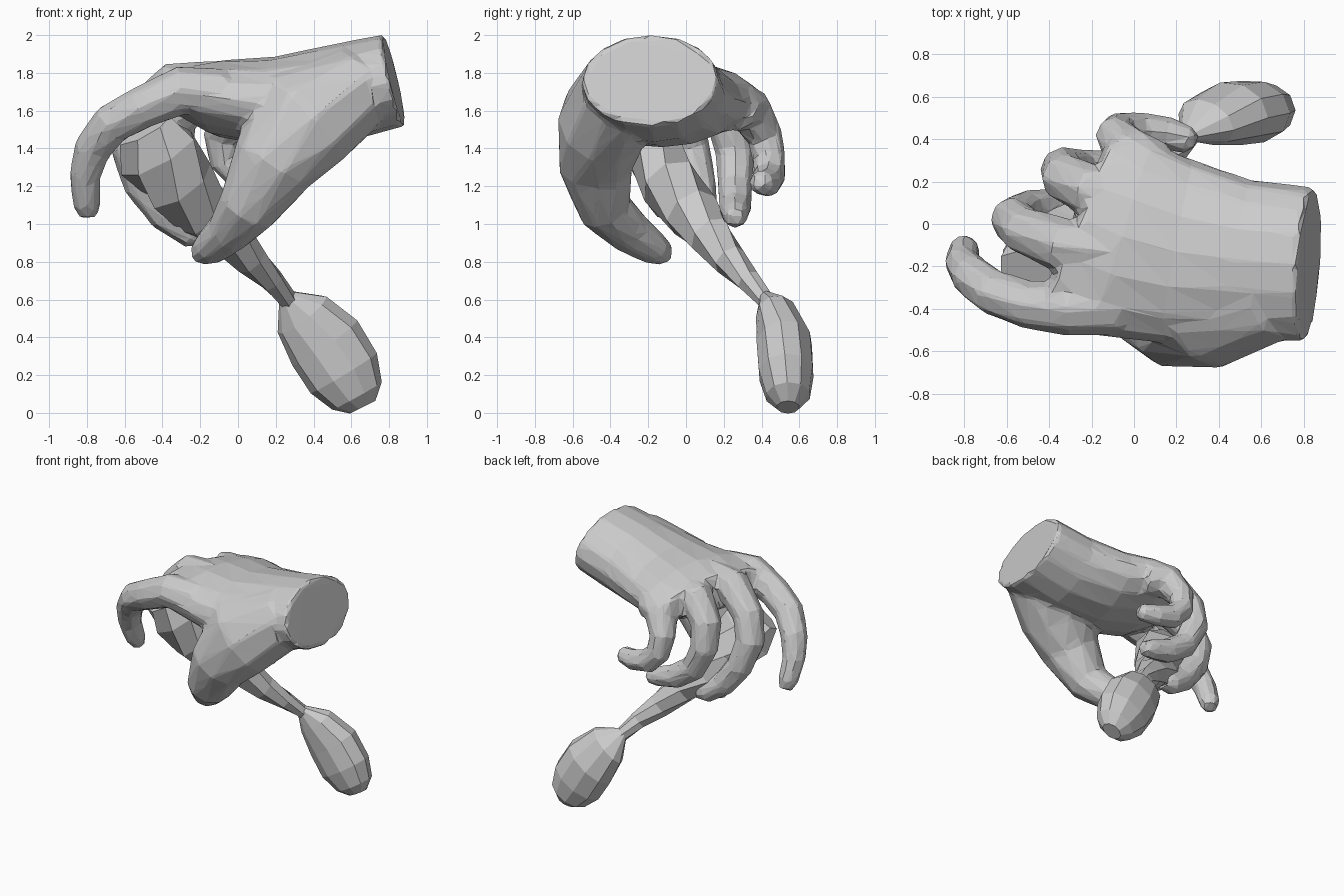
import bpy, bmesh, math
from mathutils import Vector


def loft(name, stations, side=(0, 1, 0), sides=8, twist=0.0, grow=0.0):
    """Skin elliptical rings (x, y, z, side radius, depth radius) along a path."""
    bm = bmesh.new()
    pts = [Vector(s[:3]) for s in stations]
    rings = []
    for i, s in enumerate(stations):
        t = (pts[min(i + 1, len(pts) - 1)] - pts[max(i - 1, 0)]).normalized()
        u = Vector(side)
        u = (u - t * u.dot(t)).normalized()
        v = t.cross(u)
        ring = []
        for k in range(sides):
            a = 2 * math.pi * k / sides + twist * i
            ring.append(bm.verts.new(pts[i] + u * (s[3] + grow) * math.cos(a)
                                     + v * (s[-1] + grow) * math.sin(a)))
        rings.append(ring)
    for a, b in zip(rings, rings[1:]):
        for k in range(sides):
            j = (k + 1) % sides
            bm.faces.new((a[k], a[j], b[j], b[k]))
    bm.faces.new(rings[0])
    bm.faces.new(rings[-1])
    bmesh.ops.recalc_face_normals(bm, faces=bm.faces)
    mesh = bpy.data.meshes.new(name)
    bm.to_mesh(mesh)
    bm.free()
    obj = bpy.data.objects.new(name, mesh)
    bpy.context.collection.objects.link(obj)
    return obj


# Wrist and palm, the knuckle end slanting towards the little finger
hand = [loft("hand", [
    (0.825, -0.19, 1.76, 0.365, 0.25),
    (0.52, -0.17, 1.69, 0.38, 0.26),
    (0.20, -0.13, 1.645, 0.44, 0.24),
    (-0.08, -0.06, 1.665, 0.48, 0.205),
    (-0.27, 0.02, 1.70, 0.41, 0.13)], sides=16)]

# Thumb with its broad fleshy base
hand.append(loft("thumb", [
    (0.66, -0.33, 1.73, 0.22, 0.23),
    (0.34, -0.43, 1.55, 0.31, 0.25),
    (0.18, -0.48, 1.31, 0.225, 0.20),
    (0.05, -0.43, 1.08, 0.165, 0.145),
    (-0.05, -0.30, 0.96, 0.12, 0.12),
    (-0.15, -0.17, 0.87, 0.10, 0.09),
    (-0.21, -0.11, 0.84, 0.065, 0.06)], side=(1, 0, 0), sides=10))

# Four fingers curled by increasing amounts
fingers = {
    "index_finger": [
        (-0.08, -0.39, 1.69, 0.13), (-0.30, -0.40, 1.71, 0.125),
        (-0.50, -0.38, 1.62, 0.11), (-0.67, -0.32, 1.53, 0.105),
        (-0.77, -0.24, 1.40, 0.095), (-0.81, -0.18, 1.25, 0.08),
        (-0.80, -0.12, 1.10, 0.07), (-0.79, -0.10, 1.04, 0.045)],
    "middle_finger": [
        (-0.12, -0.13, 1.73, 0.13), (-0.34, -0.10, 1.73, 0.125),
        (-0.52, -0.03, 1.57, 0.11), (-0.57, 0.02, 1.40, 0.105),
        (-0.51, 0.06, 1.21, 0.095), (-0.39, 0.08, 1.05, 0.085),
        (-0.25, 0.10, 0.95, 0.075), (-0.17, 0.10, 0.93, 0.045)],
    "ring_finger": [
        (-0.05, 0.13, 1.69, 0.13), (-0.21, 0.16, 1.70, 0.12),
        (-0.33, 0.22, 1.55, 0.11), (-0.34, 0.26, 1.38, 0.10),
        (-0.25, 0.26, 1.20, 0.09), (-0.09, 0.26, 1.09, 0.085),
        (0.06, 0.26, 1.05, 0.07), (0.14, 0.26, 1.03, 0.045)],
    "little_finger": [
        (0.10, 0.26, 1.62, 0.13), (-0.03, 0.34, 1.60, 0.12),
        (-0.09, 0.42, 1.46, 0.09), (-0.07, 0.44, 1.34, 0.085),
        (0.02, 0.44, 1.25, 0.085), (0.15, 0.43, 1.22, 0.075),
        (0.25, 0.40, 1.22, 0.065), (0.29, 0.39, 1.23, 0.04)],
}
for name, path in fingers.items():
    hand.append(loft(name, path, grow=0.005))

# Fuse the hand into one skin, soften the joints, reduce to low-poly facets
with bpy.context.temp_override(active_object=hand[0], object=hand[0],
                               selected_objects=hand, selected_editable_objects=hand):
    bpy.ops.object.join()
remesh = hand[0].modifiers.new("fuse", 'REMESH')
remesh.mode = 'VOXEL'
remesh.voxel_size = 0.02
soften = hand[0].modifiers.new("soften", 'SMOOTH')
soften.factor = 0.5
soften.iterations = 4
reduce = hand[0].modifiers.new("reduce", 'DECIMATE')
reduce.ratio = 0.05

# Faceted spoon handle, tapering to a thin neck
loft("spoon_handle", [
    (-0.50, -0.22, 1.50, 0.16, 0.10),
    (-0.42, -0.16, 1.37, 0.23, 0.15),
    (-0.31, -0.08, 1.21, 0.20, 0.165),
    (-0.18, 0.03, 1.06, 0.16, 0.15),
    (-0.05, 0.13, 0.94, 0.12, 0.12),
    (0.07, 0.23, 0.81, 0.09, 0.09),
    (0.18, 0.33, 0.70, 0.065, 0.065),
    (0.28, 0.44, 0.58, 0.05, 0.045)], side=(1, 0, 0), sides=7, twist=0.35)

# Rounded spoon bowl
loft("spoon_bowl", [
    (0.25, 0.42, 0.62, 0.04, 0.03),
    (0.34, 0.48, 0.52, 0.165, 0.11),
    (0.46, 0.52, 0.37, 0.21, 0.15),
    (0.56, 0.53, 0.21, 0.205, 0.15),
    (0.63, 0.54, 0.09, 0.15, 0.12),
    (0.66, 0.54, 0.03, 0.075, 0.06)], side=(1, 0, 0), sides=10)
